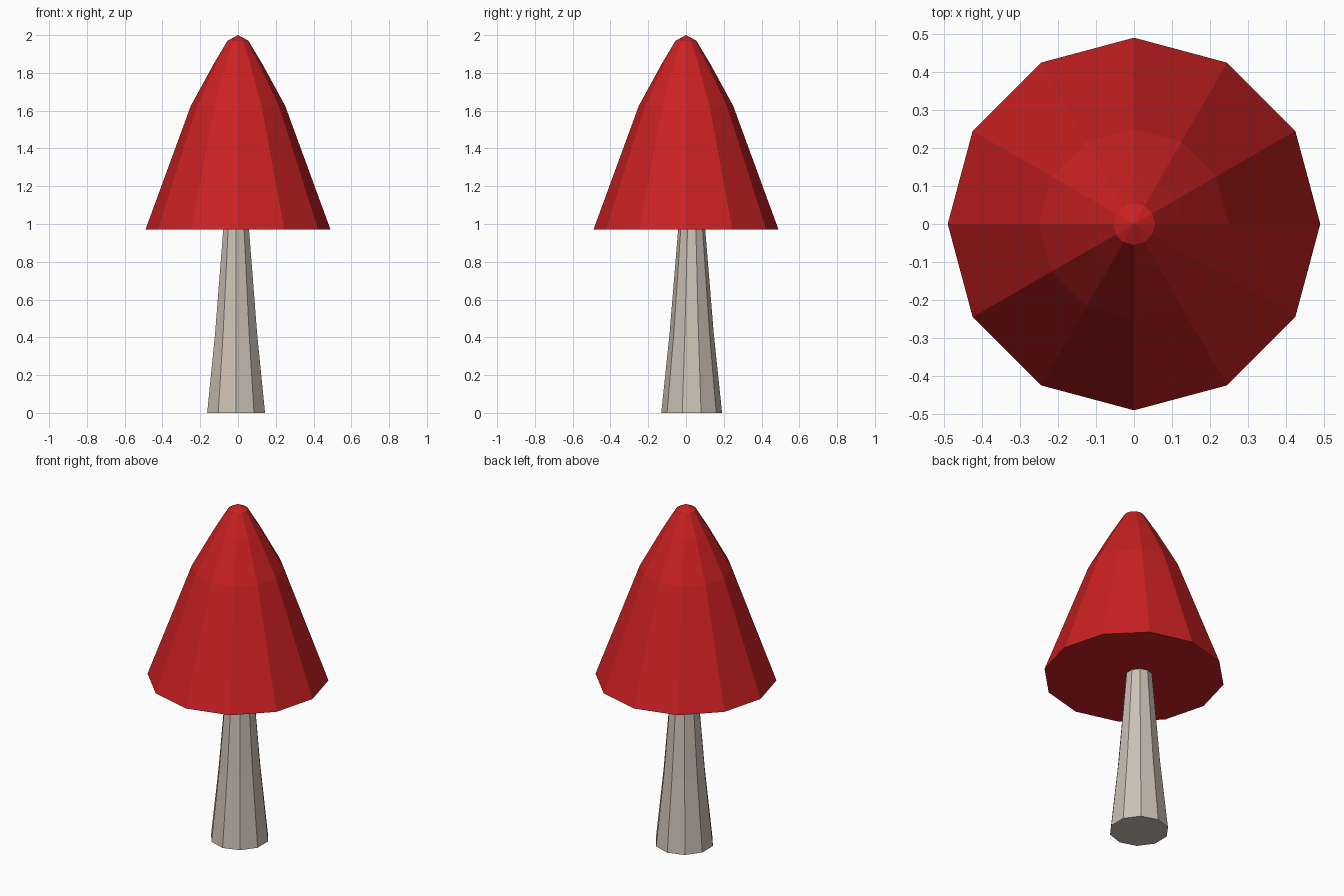
import bpy, bmesh
from math import sin, cos, pi

if "Cube" in bpy.data.objects:
    bpy.data.objects.remove(bpy.data.objects["Cube"])


def lathe(name, profile, sides, centre, color):
    """Faceted solid from (radius, z) rings; radius 0 makes a point."""
    bm = bmesh.new()
    rings = []
    for r, z in profile:
        n = sides if r > 0 else 1
        rings.append([bm.verts.new((centre[0] + r * cos(pi / 2 + 2 * pi * i / sides),
                                    centre[1] + r * sin(pi / 2 + 2 * pi * i / sides), z))
                      for i in range(n)])
    for a, b in zip(rings, rings[1:]):
        for i in range(sides):
            j = (i + 1) % sides
            top = [b[0]] if len(b) == 1 else [b[j], b[i]]
            bm.faces.new([a[i], a[j]] + top)
    for ring in (rings[0], rings[-1]):
        if len(ring) > 1:
            bm.faces.new(ring)
    bmesh.ops.recalc_face_normals(bm, faces=bm.faces)
    mesh = bpy.data.meshes.new(name)
    bm.to_mesh(mesh)
    bm.free()
    mat = bpy.data.materials.new(name + "_color")
    mat.diffuse_color = color
    mat.use_nodes = True
    mat.node_tree.nodes["Principled BSDF"].inputs["Base Color"].default_value = mat.diffuse_color
    mesh.materials.append(mat)
    obj = bpy.data.objects.new(name, mesh)
    bpy.context.collection.objects.link(obj)
    return obj


# Twelve-sided cap with a flat underside
lathe("cap", [(0.49, 0.97), (0.25, 1.625), (0.13, 1.845), (0.055, 1.97), (0, 2.0)],
      12, (0, 0), (0.6, 0.015, 0.016, 1))

# Ten-sided tapering stem, slightly off centre
lathe("stem", [(0.161, 0), (0.117, 0.42), (0.071, 0.98)],
      10, (-0.01, 0.03), (0.6, 0.53, 0.46, 1))
